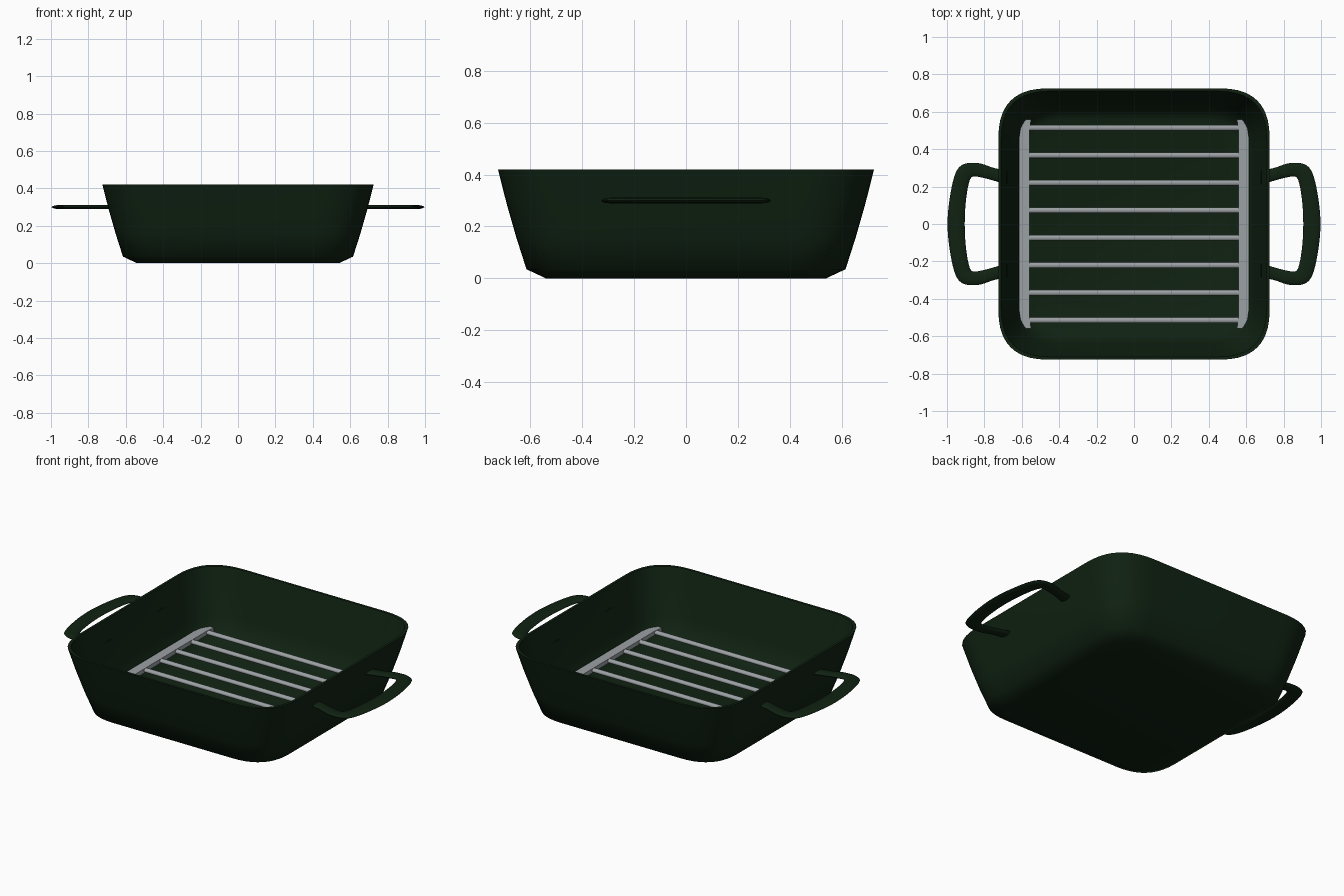
import bpy, bmesh, math
from mathutils import Vector

cube = bpy.data.objects.get("Cube")
if cube:
    bpy.data.objects.remove(cube)


def material(name, rgb):
    m = bpy.data.materials.new(name)
    m.use_nodes = True
    m.diffuse_color = (*rgb, 1)
    m.node_tree.nodes["Principled BSDF"].inputs["Base Color"].default_value = (*rgb, 1)
    return m


GREEN = material("dark_green_enamel", (0.005, 0.016, 0.006))
STEEL = material("rack_grey", (0.33, 0.355, 0.37))


def finish(bm, name, mat, angle=None):
    bmesh.ops.recalc_face_normals(bm, faces=bm.faces)
    me = bpy.data.meshes.new(name)
    bm.to_mesh(me)
    bm.free()
    ob = bpy.data.objects.new(name, me)
    bpy.context.collection.objects.link(ob)
    me.materials.append(mat)
    if angle:
        bpy.ops.object.select_all(action='DESELECT')
        ob.select_set(True)
        bpy.context.view_layer.objects.active = ob
        bpy.ops.object.shade_smooth_by_angle(angle=math.radians(angle))
    return ob


def loft(bm, rings):
    """Bridge closed rings of equal size and cap both ends."""
    loops = [[bm.verts.new(p) for p in ring] for ring in rings]
    for a, b in zip(loops, loops[1:]):
        for i in range(len(a)):
            j = (i + 1) % len(a)
            bm.faces.new((a[i], a[j], b[j], b[i]))
    bm.faces.new(loops[0])
    bm.faces.new(loops[-1])


def soft_square(half, z, steps=10):
    """Square ring with softly curved corners."""
    start, pts = 0.64 * half, []
    for sx, sy, flip in ((1, 1, 0), (-1, 1, 1), (-1, -1, 0), (1, -1, 1)):
        for i in range(steps + 1):
            t = i / steps
            t = 1 - t if flip else t
            pts.append((sx * (half - (half - start) * t * t),
                        sy * (half - (half - start) * (1 - t) ** 2), z))
    return pts


def catmull(pts, steps=5):
    """Smooth a short list of points."""
    p = [Vector(q) for q in pts]
    p = [2 * p[0] - p[1]] + p + [2 * p[-1] - p[-2]]
    out = []
    for i in range(1, len(p) - 2):
        a, b, c, d = p[i - 1:i + 3]
        for k in range(steps):
            t = k / steps
            out.append(0.5 * (2 * b + (c - a) * t + (2 * a - 5 * b + 4 * c - d) * t * t
                              + (3 * b - a - 3 * c + d) * t ** 3))
    return out + [p[-2]]


# Pan: outside from base to rim, then down the inside to the floor
profile = [(0.54, 0), (0.615, 0.035), (0.655, 0.16), (0.692, 0.29), (0.725, 0.42),
           (0.71, 0.42), (0.677, 0.29), (0.64, 0.16), (0.605, 0.05), (0.56, 0.025)]
bm = bmesh.new()
loft(bm, [soft_square(h, z) for h, z in profile])
finish(bm, "pan", GREEN, 55)

# Handles: flat rounded loops on both sides
outer = [(0.68, 0.285), (0.75, 0.3), (0.83, 0.325), (0.91, 0.32), (0.955, 0.27), (0.985, 0.14)]
inner = [(0.68, 0.21), (0.75, 0.232), (0.82, 0.25), (0.865, 0.252), (0.885, 0.21), (0.9, 0.11)]


def full_loop(pts, tip):
    return catmull(pts + [(tip, 0)] + [(x, -y) for x, y in reversed(pts)])


for side, label in ((1, "left"), (-1, "right")):
    bm = bmesh.new()
    rings = []
    for o, i in zip(full_loop(outer, 0.997), full_loop(inner, 0.905)):
        mid, arm = (o + i) / 2, (o - i) / 2
        ring = []
        for k in range(12):
            a = math.tau * k / 12
            p = mid + arm * math.cos(a)
            ring.append((side * p.x, p.y, 0.3 + 0.011 * math.sin(a)))
        rings.append(ring)
    loft(bm, rings)
    finish(bm, label + "_handle", GREEN, 50)

# Rack rails, with outer corners trimmed to fit the pan
half_rail = [(0.558, 0.5), (0.55, 0.56), (0.588, 0.56), (0.603, 0.53), (0.615, 0.46)]
outline = half_rail + [(x, -y) for x, y in reversed(half_rail)]
for side, label in ((1, "left"), (-1, "right")):
    bm = bmesh.new()
    loft(bm, [[(side * x, y, z) for x, y in outline] for z in (0.088, 0.113)])
    finish(bm, label + "_rack_rail", STEEL)

# Rack bars
for n in range(8):
    bm = bmesh.new()
    y = 0.147 * (n - 3.5)
    ring = [(0.016 * math.cos(math.tau * k / 12), 0.012 * math.sin(math.tau * k / 12))
            for k in range(12)]
    loft(bm, [[(x, y + dy, 0.1 + dz) for dy, dz in ring] for x in (-0.57, 0.57)])
    finish(bm, "rack_bar_%d" % (n + 1), STEEL, 40)
